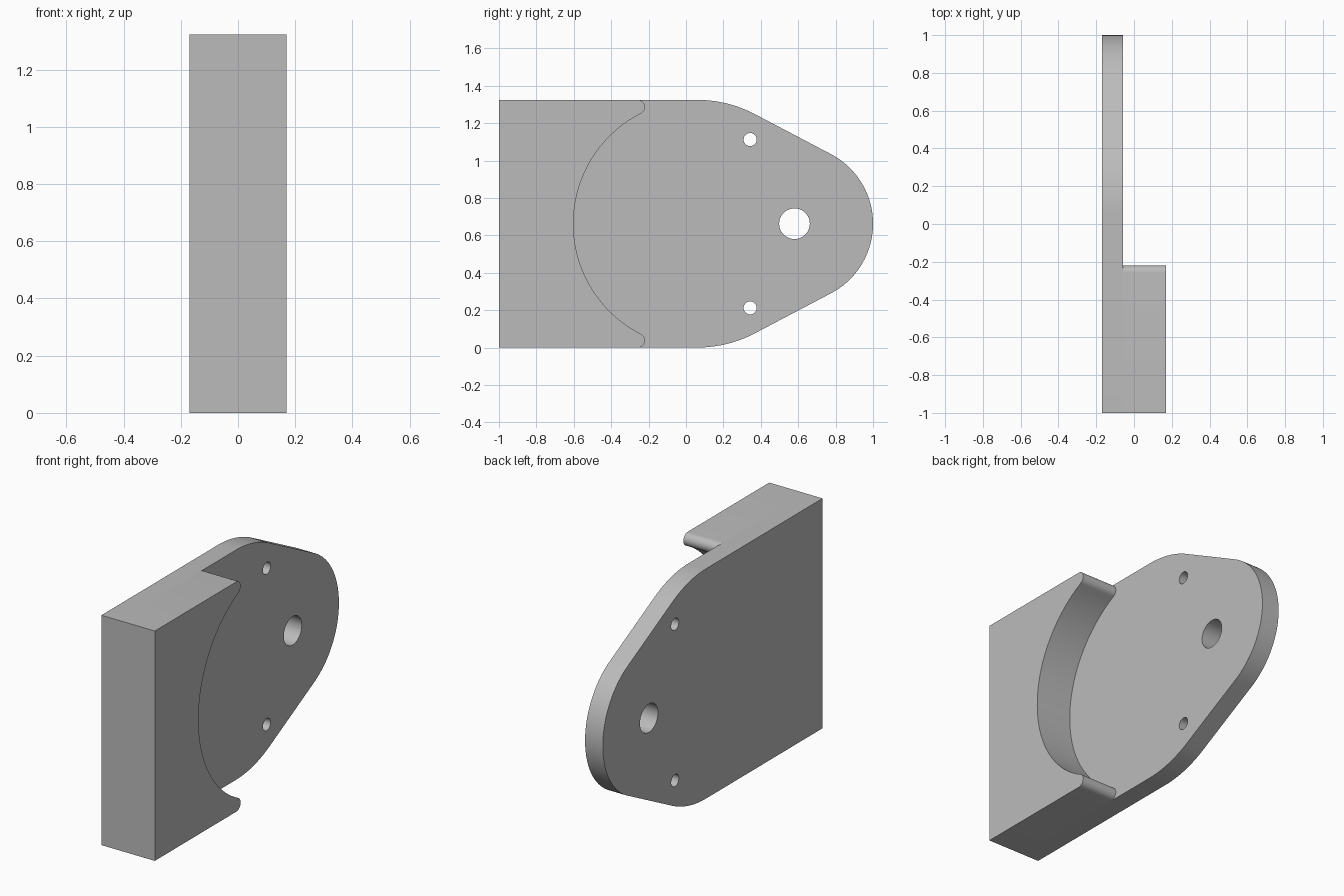
import bpy
import bmesh
from math import sin, cos, acos, atan2, pi, sqrt, radians

cube = bpy.data.objects.get("Cube")
if cube:
    bpy.data.objects.remove(cube, do_unlink=True)

# Main dimensions
MID = 0.662                      # half height, also the radius of the big round
BACK_X, STEP_X, FRONT_X = -0.17, -0.057, 0.17
FRONT_Y = -1.0
HUB_Y, NOSE_Y, NOSE_R = 0.06, 0.58, 0.42
TIP_R = 0.038

grey = bpy.data.materials.new("plain grey")
grey.use_nodes = True
grey.diffuse_color = (0.5, 0.5, 0.5, 1)
grey.node_tree.nodes["Principled BSDF"].inputs["Base Color"].default_value = (0.5, 0.5, 0.5, 1)


def arc(cy, cz, r, start, end, steps):
    """Points along an arc in the side plane, end point included."""
    angles = [start + (end - start) * i / steps for i in range(steps + 1)]
    return [(cy + r * cos(a), cz + r * sin(a)) for a in angles]


def circle(cy, cz, r, steps=40):
    return arc(cy, cz, r, 0, 2 * pi, steps)[:-1]


def slab(name, loops, x0, x1):
    """Fill an outline, leaving the other loops as holes, and extrude it along x."""
    bm = bmesh.new()
    edges = []
    for loop in loops:
        verts = [bm.verts.new((x0, y, z)) for y, z in loop]
        edges += [bm.edges.new((v, verts[i - 1])) for i, v in enumerate(verts)]
    bmesh.ops.triangle_fill(bm, use_beauty=True, use_dissolve=False, edges=edges)
    grown = bmesh.ops.extrude_face_region(bm, geom=bm.faces[:], use_keep_orig=True)
    moved = [g for g in grown["geom"] if isinstance(g, bmesh.types.BMVert)]
    bmesh.ops.translate(bm, verts=moved, vec=(x1 - x0, 0, 0))
    bmesh.ops.recalc_face_normals(bm, faces=bm.faces[:])
    mesh = bpy.data.meshes.new(name)
    bm.to_mesh(mesh)
    bm.free()
    mesh.materials.append(grey)
    obj = bpy.data.objects.new(name, mesh)
    bpy.context.collection.objects.link(obj)
    return obj


def mirrored(upper):
    """Complete an outline by mirroring its upper half about mid height."""
    lower = [(y, 2 * MID - z) for y, z in reversed(upper) if abs(z - MID) > 1e-5]
    return upper + lower


# Mounting plate: square front, big round, straight tangent, round nose, holes
tangent = acos((MID - NOSE_R) / (NOSE_Y - HUB_Y))
plate_half = [(FRONT_Y, 2 * MID)]
plate_half += arc(HUB_Y, MID, MID, pi / 2, tangent, 16)
plate_half += arc(NOSE_Y, MID, NOSE_R, tangent, 0, 28)
holes = [circle(NOSE_Y, MID, 0.082)]
holes += [circle(0.343, MID + side * 0.45, 0.035, 28) for side in (-1, 1)]
plate = slab("bracket_plate", [mirrored(plate_half)] + holes, BACK_X, STEP_X)

# Thick block: concave round seat ending in two rounded tips
tip_y = HUB_Y - 2 * sqrt(MID * TIP_R)
tip_z = 2 * MID - TIP_R
touch = atan2(tip_z - MID, tip_y - HUB_Y)
block_half = [(FRONT_Y, 2 * MID)]
block_half += arc(tip_y, tip_z, TIP_R, pi / 2, touch - pi, 14)
block_half += arc(HUB_Y, MID, MID, touch, pi, 36)[1:]
block = slab("seat_block", [mirrored(block_half)], STEP_X, FRONT_X)

# Weld the two into one solid
weld = plate.modifiers.new("weld", 'BOOLEAN')
weld.operation = 'UNION'
weld.solver = 'EXACT'
weld.object = block
bpy.ops.object.select_all(action='DESELECT')
plate.select_set(True)
bpy.context.view_layer.objects.active = plate
bpy.ops.object.modifier_apply(modifier=weld.name)
bpy.data.objects.remove(block, do_unlink=True)
plate.name = "bracket"

# Clean flat faces, smooth rounds with sharp rims
bm = bmesh.new()
bm.from_mesh(plate.data)
bmesh.ops.remove_doubles(bm, verts=bm.verts[:], dist=1e-5)
bmesh.ops.dissolve_limit(bm, angle_limit=radians(0.2), verts=bm.verts[:], edges=bm.edges[:])
bm.to_mesh(plate.data)
bm.free()
bpy.ops.object.shade_smooth_by_angle(angle=radians(30))
